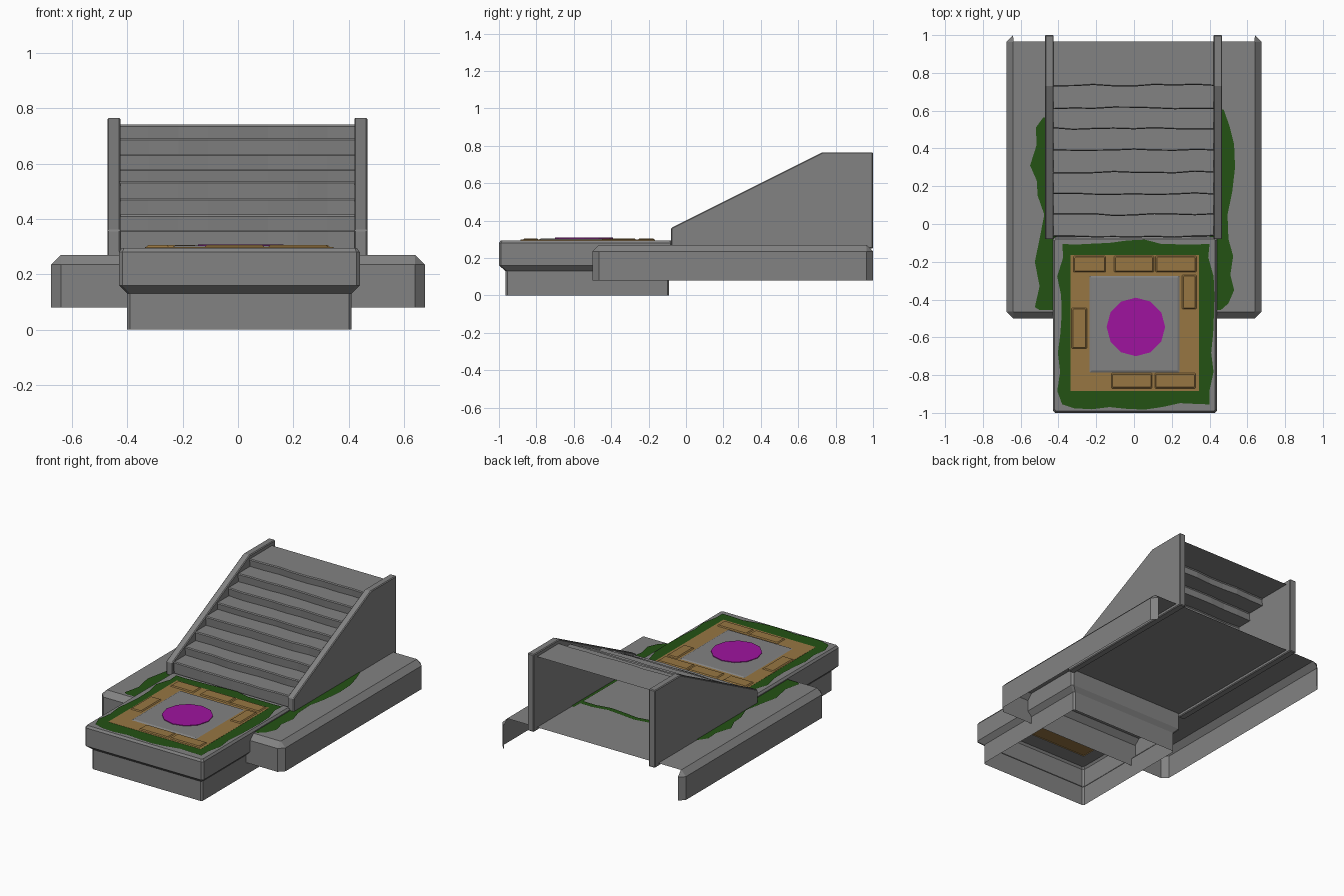
import bpy, math, random

if "Cube" in bpy.data.objects:
    bpy.data.objects.remove(bpy.data.objects["Cube"])
random.seed(4)


def material(name, rgb):
    m = bpy.data.materials.new(name)
    m.diffuse_color = (*rgb, 1)
    m.use_nodes = True
    m.node_tree.nodes["Principled BSDF"].inputs["Base Color"].default_value = m.diffuse_color
    return m


STONE = material("stone", (0.225, 0.225, 0.225))
GREEN = material("moss", (0.017, 0.084, 0.007))
TAN = material("sandstone", (0.31, 0.182, 0.055))
PURPLE = material("purple", (0.342, 0.007, 0.342))


def mesh(name, verts, faces, mat=STONE):
    me = bpy.data.meshes.new(name)
    me.from_pydata(verts, [], faces)
    me.materials.append(mat)
    me.update()
    ob = bpy.data.objects.new(name, me)
    bpy.context.collection.objects.link(ob)
    return ob


def ring(x0, x1, y0, y1, z, c):
    """Rectangle with cut corners, eight points, counter-clockwise."""
    return [(x0 + c, y0, z), (x1 - c, y0, z), (x1, y0 + c, z), (x1, y1 - c, z),
            (x1 - c, y1, z), (x0 + c, y1, z), (x0, y1 - c, z), (x0, y0 + c, z)]


def loft(name, rings, top=False, bottom=False, skip=(), mat=STONE):
    """Skin a stack of rings; optional end caps, skipped sides stay open."""
    n = len(rings[0])
    faces = [(k * n + i, k * n + (i + 1) % n, (k + 1) * n + (i + 1) % n, (k + 1) * n + i)
             for k in range(len(rings) - 1) for i in range(n) if i not in skip]
    if top:
        faces.append(tuple(range((len(rings) - 1) * n, len(rings) * n)))
    if bottom:
        faces.append(tuple(reversed(range(n))))
    return mesh(name, [v for r in rings for v in r], faces, mat)


def rect_path(x0, x1, y0, y1, z, n, jitter=0.0):
    """Evenly divided rectangle outline with optional ragged edge."""
    corners = [(x0, y0), (x1, y0), (x1, y1), (x0, y1)]
    inward = [(0, 1), (-1, 0), (0, -1), (1, 0)]
    diagonal = [(1, 1), (-1, 1), (-1, -1), (1, -1)]
    pts = []
    for k in range(4):
        a, b = corners[k], corners[(k + 1) % 4]
        for i in range(n):
            t = i / n
            rounded = jitter and i == 0
            nx, ny = diagonal[k] if rounded else inward[k]
            j = 0.03 if rounded else random.uniform(0, jitter)
            pts.append((a[0] + (b[0] - a[0]) * t + nx * j,
                        a[1] + (b[1] - a[1]) * t + ny * j, z))
    return pts


# Side plinth: bevelled shell, open underneath and at the back
loft("plinth", [ring(-.675, .675, -.5, 1, .08, .035),
                ring(-.675, .675, -.5, 1, .235, .035),
                ring(-.64, .64, -.465, .965, .27, .002)], top=True, skip=(4,))

# Front pedestal: narrow foot, overhanging slab, hole in the top for the mosaic
loft("pedestal", [ring(-.40, .41, -.965, -.09, 0, .01),
                  ring(-.40, .41, -.965, -.09, .13, .01),
                  ring(-.43, .44, -1, -.07, .16, .012),
                  ring(-.43, .44, -1, -.07, .28, .012),
                  ring(-.42, .43, -.99, -.08, .294, .008),
                  ring(-.335, .345, -.885, -.165, .294, .001)])

# Ragged moss border around the mosaic
loft("pedestal_moss", [rect_path(-.41, .43, -.985, -.075, .298, 9, .04),
                       rect_path(-.335, .345, -.885, -.165, .298, 9)], mat=GREEN)

# Sandstone mosaic panel with raised tiles
loft("mosaic_panel", [ring(-.335, .345, -.885, -.165, .294, .001),
                      ring(-.335, .345, -.885, -.165, .299, .001)], top=True, mat=TAN)
tiles = [(-.32, -.15, -.255, -.17), (-.105, .105, -.255, -.17), (.115, .33, -.255, -.17),
         (.255, .33, -.45, -.27), (-.33, -.25, -.66, -.445),
         (-.12, .095, -.87, -.79), (.11, .325, -.87, -.79)]
for a, b, c, d in tiles:
    loft("mosaic_tile", [ring(a, b, c, d, .299, .003),
                         ring(a + .006, b - .006, c + .006, d - .006, .305, .003)],
         top=True, mat=TAN)

# Grey centre stone and purple disc
loft("centre_stone", [ring(-.235, .24, -.785, -.275, .299, .001),
                      ring(-.225, .23, -.775, -.283, .304, .001)], top=True)
disc = [[(.01 + .155 * math.cos(i * math.pi / 6), -.545 + .155 * math.sin(i * math.pi / 6), z)
         for i in range(12)] for z in (.303, .308)]
loft("purple_disc", disc, top=True, mat=PURPLE)

# Cheek walls either side of the stairs
profile = [(-.08, .25), (-.08, .36), (.73, .765), (1, .765), (1, .25)]
for name, x0, x1 in (("left_cheek", -.472, -.425), ("right_cheek", .42, .467)):
    ob = loft(name, [[(x, y, z) for y, z in profile] for x in (x1, x0)],
              top=True, bottom=True)
    bev = ob.modifiers.new("worn_edges", 'BEVEL')
    bev.width = .005
    bev.segments = 1

# Worn stairs: one folded sheet with wavering nosings
nose_y = [-.068, .047, .157, .272, .392, .502, .612, .732]
nose_z = [.36, .415, .475, .535, .58, .635, .69, .74]
cols = 9
rows = []
low = .27
for y, z in zip(nose_y, nose_z):
    wave = [random.uniform(-.005, .005) for _ in range(cols)]
    rows.append([(y + w + .004, low) for w in wave])
    rows.append([(y + w, z - .006) for w in wave])
    rows.append([(y + w + .005, z) for w in wave])
    low = z
rows.append([(.965, .74)] * cols)
verts = [(-.43 + .86 * i / (cols - 1), *p) for r in rows for i, p in enumerate(r)]
faces = [(k * cols + i, k * cols + i + 1, (k + 1) * cols + i + 1, (k + 1) * cols + i)
         for k in range(len(rows) - 1) for i in range(cols - 1)]
mesh("stairs", verts, faces)

# Moss creeping out from under the cheek walls: (y, outer x) along each side
edges = {
    "left_moss": (-.41, [(-.455, -.50), (-.44, -.525), (-.33, -.50), (-.2, -.525), (-.08, -.50),
                         (.05, -.475), (.15, -.51), (.23, -.515), (.31, -.55), (.42, -.515),
                         (.51, -.52), (.565, -.48)]),
    "right_moss": (.40, [(-.455, .46), (-.42, .50), (-.35, .53), (-.27, .51), (-.17, .525),
                         (-.08, .50), (.05, .495), (.17, .52), (.3, .535), (.42, .53),
                         (.52, .505), (.605, .475)])}
for name, (inner, pts) in edges.items():
    n = len(pts)
    verts = [(x, y, .274) for y, x in pts] + [(inner, y, .274) for y, x in pts]
    ob = mesh(name, verts, [(i, i + 1, n + i + 1, n + i) for i in range(n - 1)], GREEN)
    if ob.data.polygons[0].normal.z < 0:
        ob.data.flip_normals()

# Thin moss line on the floor below the stairs
n = 8
line = [(-.41 + .82 * i / n, .50 + .012 * math.sin(i * 1.9)) for i in range(n + 1)]
mesh("floor_moss", [(x, y, .274) for x, y in line] + [(x, y + .035, .274) for x, y in line],
     [(i, i + 1, n + i + 2, n + i + 1) for i in range(n)], GREEN)
